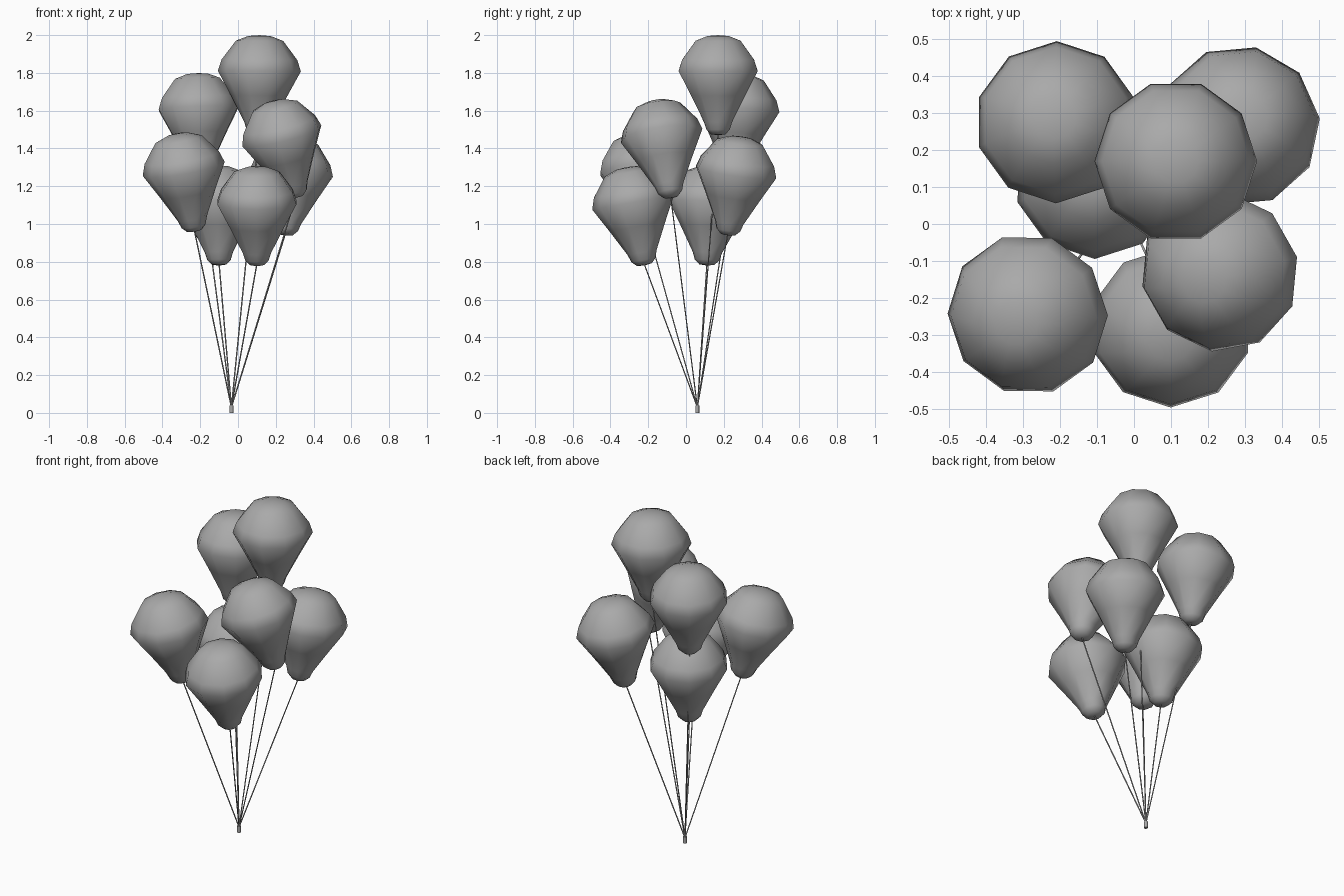
import bpy, bmesh, math
from mathutils import Vector

if "Cube" in bpy.data.objects:
    bpy.data.objects.remove(bpy.data.objects["Cube"])

grey = bpy.data.materials.new("soft_grey")
grey.use_nodes = True
grey.diffuse_color = (0.4, 0.4, 0.4, 1)
grey.node_tree.nodes["Principled BSDF"].inputs["Base Color"].default_value = (0.4, 0.4, 0.4, 1)

KNOT = Vector((-0.035, 0.06, 0.03))


def lathe(name, profile, sides, origin, axis, turn=0.0, smooth=60):
    """Revolve (radius, height) points about an axis; zero radius makes a pole."""
    bm = bmesh.new()
    rings = []
    for r, h in profile:
        count = sides if r > 0 else 1
        rings.append([bm.verts.new((r * math.cos(turn + math.tau * i / sides),
                                    r * math.sin(turn + math.tau * i / sides), h))
                      for i in range(count)])
    for low, high in zip(rings, rings[1:]):
        for i in range(sides):
            j = (i + 1) % sides
            if len(low) == 1:
                bm.faces.new((low[0], high[j], high[i]))
            elif len(high) == 1:
                bm.faces.new((low[i], low[j], high[0]))
            else:
                bm.faces.new((low[i], low[j], high[j], high[i]))
    mesh = bpy.data.meshes.new(name)
    bm.to_mesh(mesh)
    bm.free()
    mesh.materials.append(grey)
    obj = bpy.data.objects.new(name, mesh)
    bpy.context.collection.objects.link(obj)
    obj.location = origin
    obj.rotation_euler = Vector((0, 0, 1)).rotation_difference(Vector(axis)).to_euler()
    bpy.ops.object.select_all(action="DESELECT")
    obj.select_set(True)
    bpy.context.view_layer.objects.active = obj
    bpy.ops.object.shade_smooth_by_angle(angle=math.radians(smooth))
    return obj


# Balloon outline from the neck up to the crown
BALLOON = [(0, 0), (0.04, 0.005), (0.065, 0.03), (0.078, 0.07), (0.15, 0.21),
           (0.22, 0.34), (0.2, 0.4), (0.125, 0.5), (0.06, 0.525), (0, 0.53)]

# Name, neck position, centre of the widest ring (x, y), turn
balloons = [
    ("top", (0.11, 0.17, 1.47), (0.113, 0.17), 0.0),
    ("back_right", (-0.2, 0.25, 1.27), (-0.21, 0.275), 0.31),
    ("middle_left", (0.31, -0.08, 1.14), (0.23, -0.13), 0.2),
    ("front_right", (-0.23, -0.2, 0.96), (-0.288, -0.245), 0.0),
    ("front_left", (0.1, -0.22, 0.78), (0.1, -0.28), 0.31),
    ("back_left", (0.25, 0.22, 0.94), (0.285, 0.265), 0.1),
    ("low_back", (-0.1, 0.11, 0.78), (-0.105, 0.125), 0.31),
]

for name, neck, centre, turn in balloons:
    neck = Vector(neck)
    axis = Vector((centre[0], centre[1], neck.z + 0.335)) - neck
    lathe(name + "_balloon", BALLOON, 10, neck, axis, turn)
    # String from the gathered knot into the neck
    line = neck + axis.normalized() * 0.01 - KNOT
    lathe(name + "_string", [(0, 0), (0.0035, 0), (0.0035, line.length), (0, line.length)],
          6, KNOT, line)

# Tie holding the string ends together
lathe("string_tie", [(0, 0), (0.011, 0), (0.011, 0.038), (0, 0.038)],
      8, (KNOT.x, KNOT.y, 0), (0, 0, 1))
